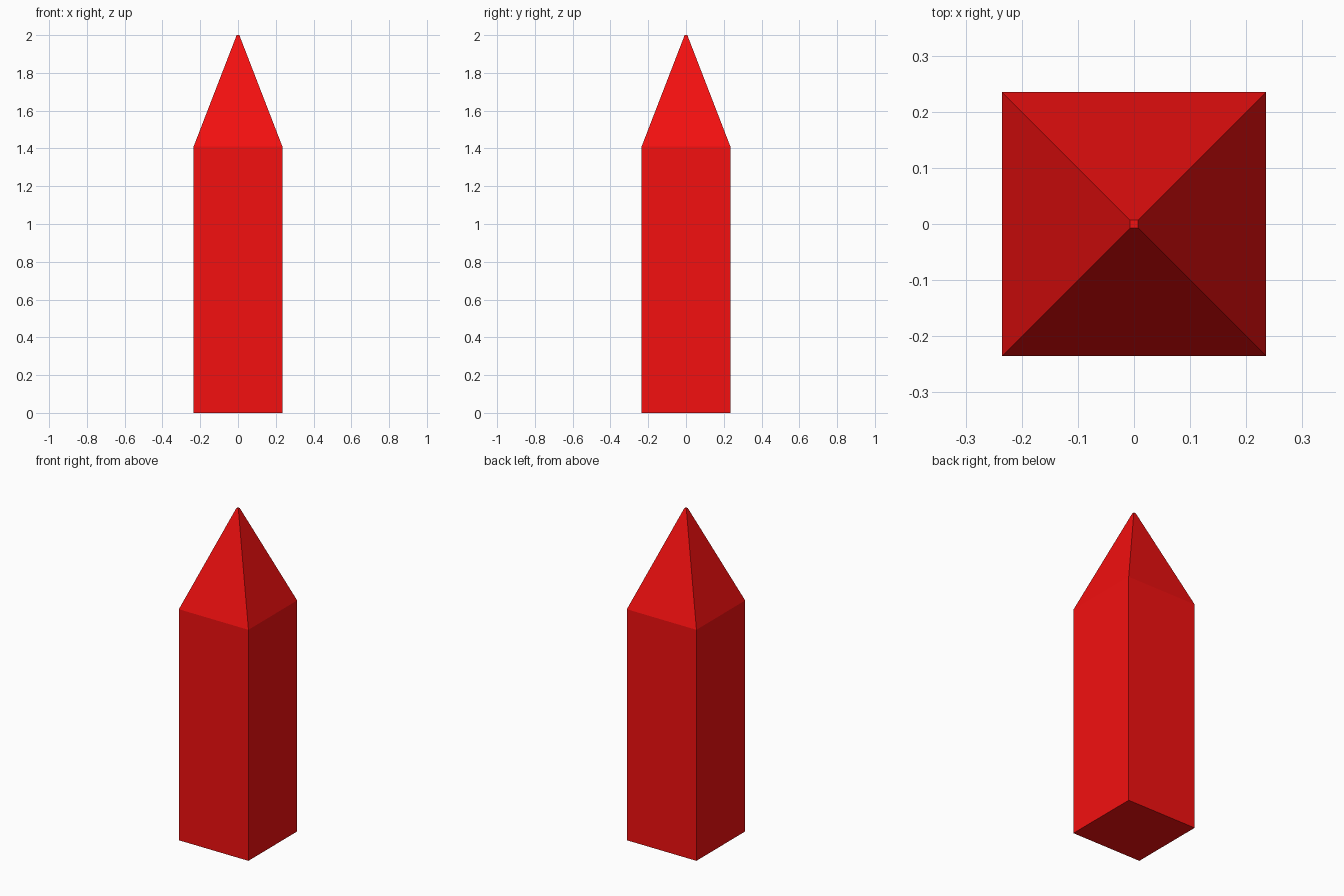
import bpy
import bmesh
from mathutils import Matrix, Vector

if "Cube" in bpy.data.objects:
    bpy.data.objects.remove(bpy.data.objects["Cube"])

HALF, SHOULDER, HEIGHT, TIP_HALF = 0.235, 1.41, 2.0, 0.007

bm = bmesh.new()

# Square shaft standing on the ground
bmesh.ops.create_cube(
    bm, size=1,
    matrix=Matrix.Translation((0, 0, SHOULDER / 2)) @ Matrix.Diagonal((2 * HALF, 2 * HALF, SHOULDER, 1)))

# Pointed top: extrude the upper face and taper it to a tiny flat tip
bm.normal_update()
top = max(bm.faces, key=lambda f: f.calc_center_median().z)
tip = bmesh.ops.extrude_discrete_faces(bm, faces=[top])["faces"][0]
bmesh.ops.translate(bm, verts=tip.verts[:], vec=Vector((0, 0, HEIGHT - SHOULDER)))
bmesh.ops.scale(bm, verts=tip.verts[:], vec=(TIP_HALF / HALF, TIP_HALF / HALF, 1))
bmesh.ops.recalc_face_normals(bm, faces=bm.faces[:])

mesh = bpy.data.meshes.new("pointed_post")
bm.to_mesh(mesh)
bm.free()

# Red finish
red = bpy.data.materials.new("red")
red.diffuse_color = (0.9, 0.005, 0.005, 1)
red.use_nodes = True
red.node_tree.nodes["Principled BSDF"].inputs["Base Color"].default_value = red.diffuse_color
mesh.materials.append(red)

post = bpy.data.objects.new("pointed_post", mesh)
bpy.context.collection.objects.link(post)
